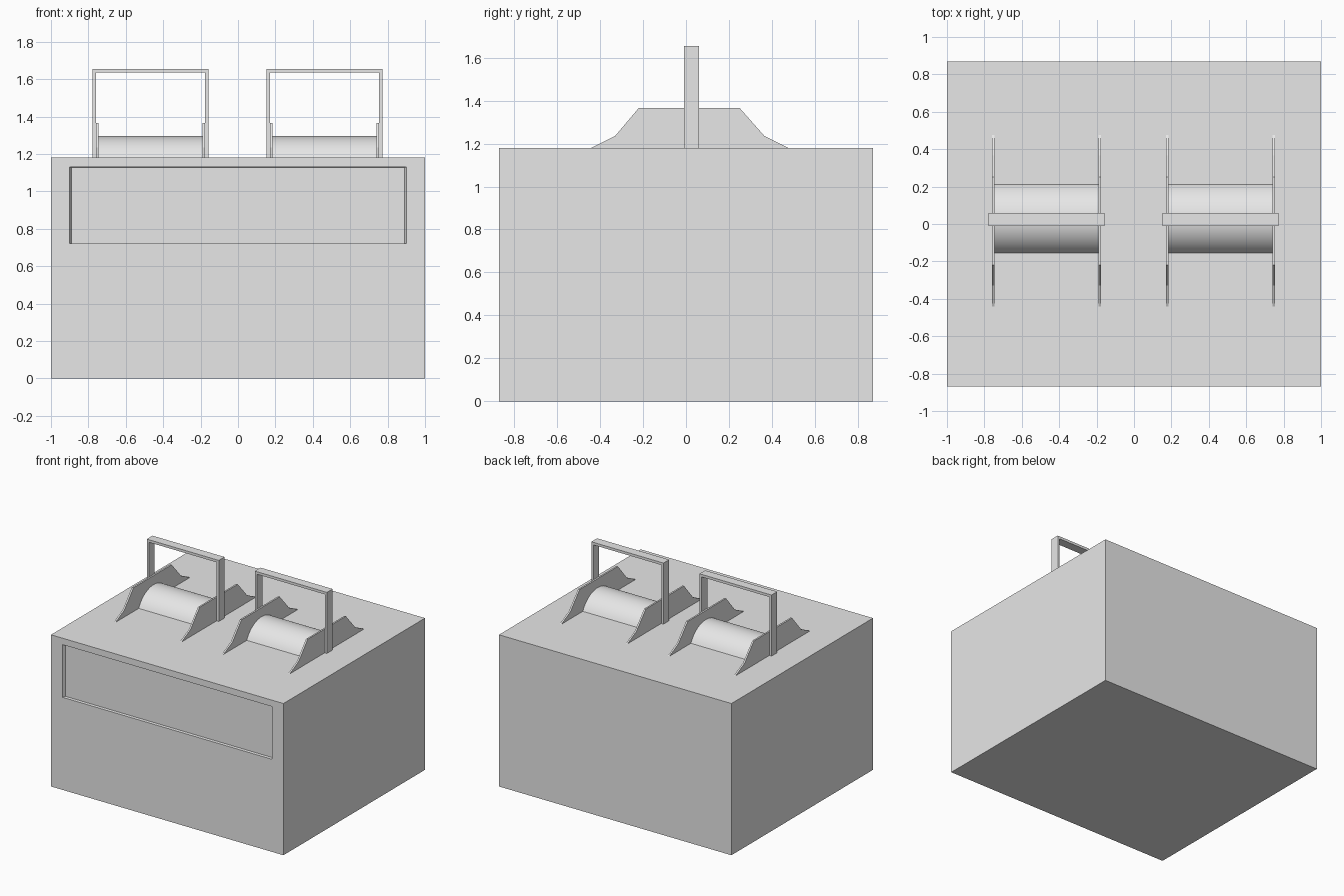
import bpy
import math

cube = bpy.data.objects.get("Cube")
if cube:
    bpy.data.objects.remove(cube, do_unlink=True)

grey = bpy.data.materials.new("plain_grey")
grey.use_nodes = True
grey.diffuse_color = (0.8, 0.8, 0.8, 1)
grey.node_tree.nodes["Principled BSDF"].inputs["Base Color"].default_value = (0.8, 0.8, 0.8, 1)

TOP = 1.18


def make_mesh(name, verts, faces):
    mesh = bpy.data.meshes.new(name)
    mesh.from_pydata(verts, [], faces)
    mesh.materials.append(grey)
    obj = bpy.data.objects.new(name, mesh)
    bpy.context.collection.objects.link(obj)
    return obj


def extrude_x(name, profile, x0, x1):
    """Solid from a counter-clockwise (y, z) profile swept along x."""
    n = len(profile)
    verts = [(x, y, z) for x in (x0, x1) for y, z in profile]
    faces = [tuple(reversed(range(n))), tuple(range(n, 2 * n))]
    faces += [(i, (i + 1) % n, n + (i + 1) % n, n + i) for i in range(n)]
    return make_mesh(name, verts, faces)


def rect(x0, x1, z0, z1, y):
    return [(x0, y, z0), (x1, y, z0), (x1, y, z1), (x0, y, z1)]


# Cabinet with a shallow recessed panel in the front
front, back = -0.87, 0.87
verts = (rect(-1, 1, 0, TOP, front) + rect(-1, 1, 0, TOP, back)
         + rect(-0.9, 0.9, 0.72, 1.13, front)
         + rect(-0.89, 0.89, 0.722, 1.128, front + 0.022))
faces = [(7, 6, 5, 4), (12, 13, 14, 15)]
for i in range(4):
    j = (i + 1) % 4
    faces += [(j, i, 4 + i, 4 + j), (i, j, 8 + j, 8 + i), (8 + i, 8 + j, 12 + j, 12 + i)]
make_mesh("cabinet", verts, faces)

# Side plate outline and the exposed arc of the roller
plate = [(-0.44, TOP), (0.475, TOP), (0.365, 1.235), (0.25, 1.365), (-0.22, 1.365), (-0.33, 1.235)]
radius, roller_y, roller_z = 0.203, 0.028, 1.092
half = math.acos((TOP - roller_z) / radius)
steps = 24
arc = []
for i in range(steps + 1):
    a = half - 2 * half * i / steps
    arc.append((roller_y + radius * math.sin(a), roller_z + radius * math.cos(a)))

# Frame outline: an upside-down U of constant thickness
outer, inner, frame_top = 0.31, 0.292, 1.655
u_shape = [(-outer, TOP), (-inner, TOP), (-inner, frame_top - 0.02), (inner, frame_top - 0.02),
           (inner, TOP), (outer, TOP), (outer, frame_top), (-outer, frame_top)]

for side, cx in (("right", -0.468), ("left", 0.462)):
    extrude_x(side + "_inner_plate" if cx < 0 else side + "_outer_plate", plate, cx + 0.278, cx + 0.291)
    extrude_x(side + "_outer_plate" if cx < 0 else side + "_inner_plate", plate, cx - 0.291, cx - 0.278)

    # Roller
    roller = extrude_x(side + "_roller", arc, cx - 0.278, cx + 0.278)
    bpy.ops.object.select_all(action="DESELECT")
    roller.select_set(True)
    bpy.context.view_layer.objects.active = roller
    bpy.ops.object.shade_smooth_by_angle(angle=math.radians(30))

    # Upright frame, split into simple quads front and back
    n = len(u_shape)
    verts = [(cx + x, y, z) for y in (-0.01, 0.06) for x, z in u_shape]
    caps = [(0, 1, 2, 7), (2, 3, 6, 7), (3, 4, 5, 6)]
    faces = caps + [tuple(n + i for i in reversed(c)) for c in caps]
    faces += [((i + 1) % n, i, n + i, n + (i + 1) % n) for i in range(n)]
    make_mesh(side + "_frame", verts, faces)
